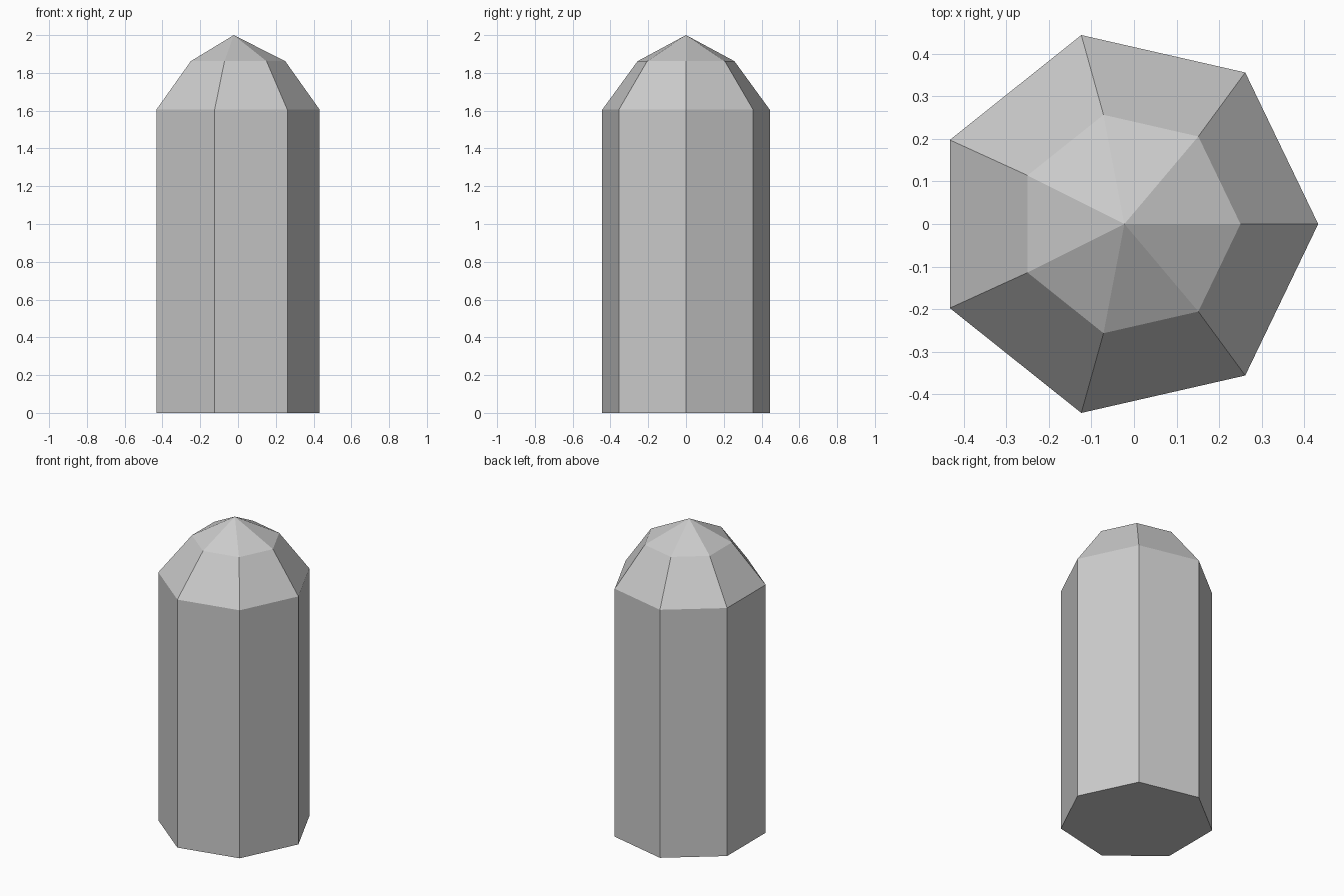
import bpy, bmesh, math

if "Cube" in bpy.data.objects:
    bpy.data.objects.remove(bpy.data.objects["Cube"])

SIDES = 7
RADIUS = 0.455
CENTRE_X = -0.0225  # centres the heptagon's extents on x = 0


def ring(bm, scale, z):
    return [bm.verts.new((scale * (CENTRE_X + RADIUS * math.cos(a)),
                          scale * RADIUS * math.sin(a), z))
            for a in (math.tau * i / SIDES for i in range(SIDES))]


# Seven-sided post with a faceted, two-step domed top
bm = bmesh.new()
rings = [ring(bm, s, z) for s, z in ((1, 0), (1, 1.605), (0.578, 1.862))]
apex = bm.verts.new((CENTRE_X, 0, 2))

bm.faces.new(rings[0][::-1])
for i in range(SIDES):
    j = (i + 1) % SIDES
    for low, high in zip(rings, rings[1:]):
        bm.faces.new((low[i], low[j], high[j], high[i]))
    bm.faces.new((rings[-1][i], rings[-1][j], apex))

mesh = bpy.data.meshes.new("domed_post")
bm.to_mesh(mesh)
bm.free()
bpy.context.collection.objects.link(bpy.data.objects.new("domed_post", mesh))
